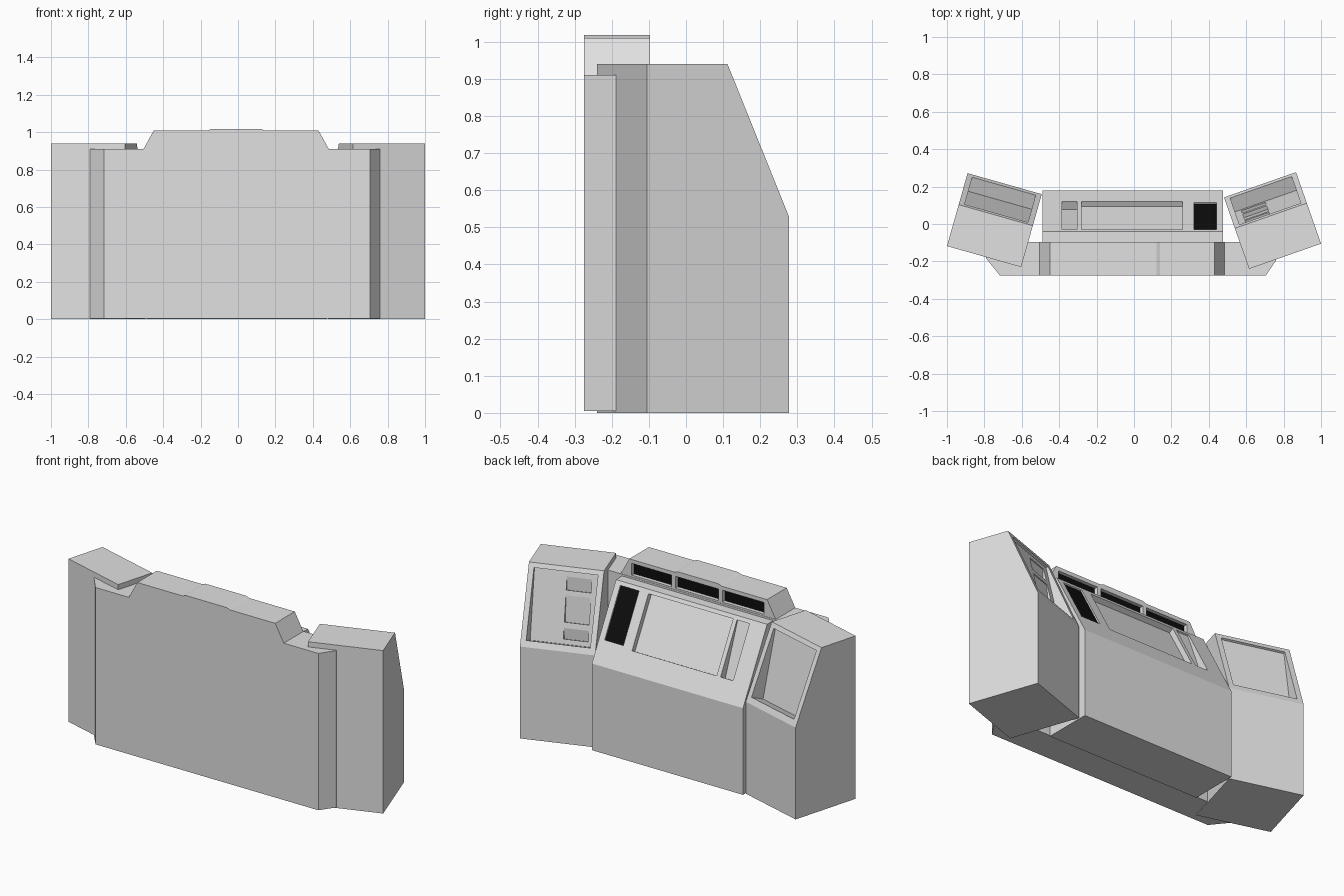
import bpy, bmesh
from math import radians
from mathutils import Matrix, Vector

cube = bpy.data.objects.get("Cube")
if cube:
    bpy.data.objects.remove(cube)


def material(name, rgb):
    m = bpy.data.materials.new(name)
    m.use_nodes = True
    m.diffuse_color = (*rgb, 1)
    m.node_tree.nodes["Principled BSDF"].inputs["Base Color"].default_value = (*rgb, 1)
    return m


GRAY = material("light gray", (0.75, 0.75, 0.75))
BLACK = material("black", (0.004, 0.004, 0.004))


def prism(name, profile, lo, hi, axis="x", mat=GRAY):
    """Extrude a flat profile along one axis from lo to hi."""
    place = {"x": lambda p, d: (d, p[0], p[1]),
             "y": lambda p, d: (p[0], d, p[1]),
             "z": lambda p, d: (p[0], p[1], d)}[axis]
    bm = bmesh.new()
    ends = [[bm.verts.new(place(p, d)) for p in profile] for d in (lo, hi)]
    for end in ends:
        bm.faces.new(end)
    n = len(profile)
    for i in range(n):
        j = (i + 1) % n
        bm.faces.new((ends[0][i], ends[0][j], ends[1][j], ends[1][i]))
    bmesh.ops.recalc_face_normals(bm, faces=bm.faces)
    mesh = bpy.data.meshes.new(name)
    bm.to_mesh(mesh)
    bm.free()
    mesh.materials.append(mat)
    obj = bpy.data.objects.new(name, mesh)
    bpy.context.collection.objects.link(obj)
    return obj


def cut(target, cutter):
    """Subtract the cutter from the target, then discard it."""
    mod = target.modifiers.new("recess", "BOOLEAN")
    mod.operation = "DIFFERENCE"
    mod.solver = "EXACT"
    mod.object = cutter
    bpy.context.view_layer.objects.active = target
    bpy.ops.object.modifier_apply(modifier=mod.name)
    bpy.data.objects.remove(cutter)


def slope_points(a, b, t0, t1, d0, d1, lift):
    """Band below the slope a-b: floor sunk d0..d1, other side raised by lift."""
    a, b = Vector(a), Vector(b)
    along = (b - a).normalized()
    n = Vector((-along.y, along.x))
    p0, p1 = a.lerp(b, t0), a.lerp(b, t1)
    f0, f1 = p0 - n * d0, p1 - n * d1
    if lift:
        return [f0, f1, f1 + n * lift, f0 + n * lift]
    return [f0, f1, p1 + n * 0.05, p0 + n * 0.05]


def pocket(target, slope, x0, x1, t0, t1, d0, d1):
    cut(target, prism("cutter", slope_points(*slope, t0, t1, d0, d1, 0), x0, x1))


# Central desk with its sloping control face
DESK = ((-0.04, 0.9), (0.18, 0.5))
desk = prism("center_desk", [(-0.095, 0), (-0.095, 0.9), *DESK, (0.18, 0)], -0.49, 0.475)
pocket(desk, DESK, -0.28, 0.26, 0.05, 0.73, 0.03, 0.03)
pocket(desk, DESK, -0.385, -0.305, 0.05, 0.73, 0.008, 0.05)
pocket(desk, DESK, 0.32, 0.44, 0.05, 0.7, 0.012, 0.012)
prism("keypad_grid", slope_points(*DESK, 0.05, 0.7, 0.012, 0.012, 0.004), 0.32, 0.44, mat=BLACK)

# Back panel with chamfered ends
prism("back_panel", [(-0.717, -0.275), (0.705, -0.275), (0.76, -0.195), (0.76, -0.095),
                     (-0.79, -0.095), (-0.79, -0.185)], 0.005, 0.91, "z")

# Raised hood holding three displays
hood = prism("display_hood", [(-0.505, 0.91), (0.485, 0.91), (0.43, 1.01), (0.14, 1.01),
                              (0.12, 1.018), (-0.14, 1.018), (-0.16, 1.01), (-0.45, 1.01)],
             -0.275, -0.097, "y")
for x0, x1 in ((-0.43, -0.165), (-0.14, 0.135), (0.16, 0.415)):
    window = [(x0, 0.92), (x1, 0.92), (x1, 0.988), (x0, 0.988)]
    cut(hood, prism("cutter", window, -0.122, -0.05, "y"))
    prism("display_screen", window, -0.122, -0.118, "y", BLACK)

# Angled side wings, each with a recess that deepens downward
WING = ((0.23, 0.94), (0.405, 0.53))
T0, T1, D0, D1 = 0.06, 0.92, 0.012, 0.085


def wing(name, width, corner, angle, panels):
    obj = prism(name, [(0, 0), (0, 0.94), *WING, (0.405, 0)], 0, width)
    pocket(obj, WING, 0.03, width - 0.03, T0, T1, D0, D1)
    for t0, t1 in panels:
        d0, d1 = (D0 + (D1 - D0) * (t - T0) / (T1 - T0) for t in (t0, t1))
        pocket(obj, WING, 0.065, 0.2, t0, t1, d0 + 0.004, d1 + 0.022)
    obj.data.transform(Matrix.Translation((*corner, 0)) @ Matrix.Rotation(radians(angle), 4, "Z"))


wing("left_wing", 0.408, (0.615, -0.24), 19.3, ((0.12, 0.28), (0.34, 0.66), (0.73, 0.86)))
wing("right_wing", 0.412, (-1.0, -0.118), -15.8, ())
